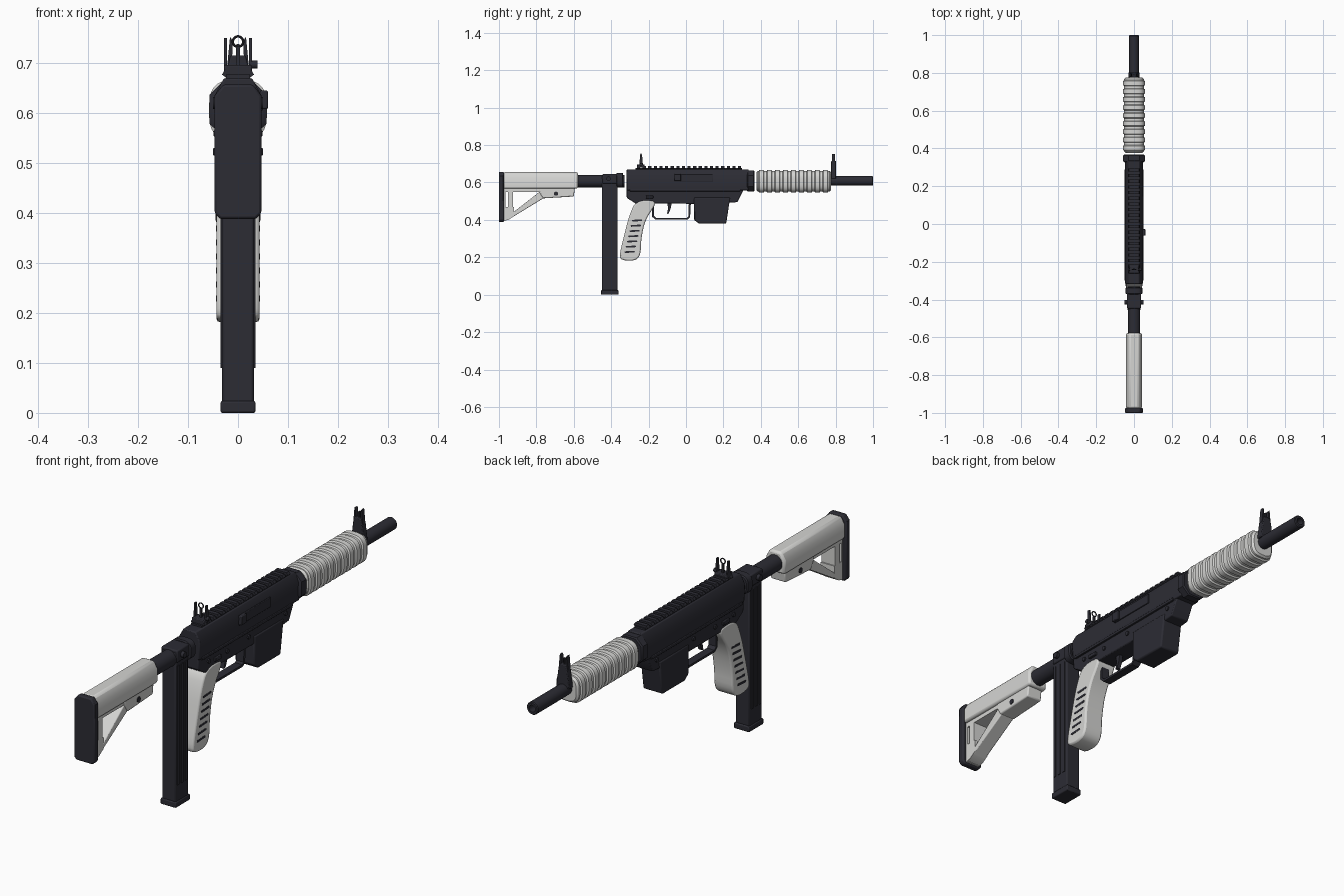
import bpy, bmesh, math

if "Cube" in bpy.data.objects:
    bpy.data.objects.remove(bpy.data.objects["Cube"])


def material(name, rgb):
    m = bpy.data.materials.new(name)
    m.diffuse_color = (*rgb, 1)
    m.use_nodes = True
    m.node_tree.nodes["Principled BSDF"].inputs["Base Color"].default_value = m.diffuse_color
    return m


DARK = material("charcoal metal", (0.025, 0.025, 0.034))
PALE = material("pale grey plastic", (0.66, 0.66, 0.645))


def finish(bm, name, mat, bevel=0.0, segments=2):
    bmesh.ops.recalc_face_normals(bm, faces=bm.faces)
    me = bpy.data.meshes.new(name)
    bm.to_mesh(me)
    bm.free()
    ob = bpy.data.objects.new(name, me)
    bpy.context.collection.objects.link(ob)
    me.materials.append(mat)
    if bevel:
        b = ob.modifiers.new("bevel", "BEVEL")
        b.width, b.segments = bevel, segments
        b.limit_method, b.angle_limit = "ANGLE", math.radians(40)
    bpy.ops.object.select_all(action="DESELECT")
    ob.select_set(True)
    bpy.context.view_layer.objects.active = ob
    bpy.ops.object.shade_smooth_by_angle(angle=math.radians(35))
    return ob


def soften(pts, times):
    # corner cutting for rounded outlines
    for _ in range(times):
        out = []
        for (a, b), (c, d) in zip(pts, pts[1:] + pts[:1]):
            out += [(a * .75 + c * .25, b * .75 + d * .25),
                    (a * .25 + c * .75, b * .25 + d * .75)]
        pts = out
    return pts


def plate(name, pts, lo, hi, mat, bevel=0.0, axis="x", smooth=0, segments=2):
    """Outline (y,z) extruded along x, or (x,z) extruded along y."""
    bm = bmesh.new()
    place = (lambda p, t: (t, p[0], p[1])) if axis == "x" else (lambda p, t: (p[0], t, p[1]))
    pts = soften(pts, smooth)
    a = [bm.verts.new(place(p, lo)) for p in pts]
    b = [bm.verts.new(place(p, hi)) for p in pts]
    bm.faces.new(a)
    bm.faces.new(b[::-1])
    for i in range(len(pts)):
        j = (i + 1) % len(pts)
        bm.faces.new((a[i], a[j], b[j], b[i]))
    return finish(bm, name, mat, bevel, segments)


def box(name, x, y, z, mat=DARK, bevel=0.0, segments=2):
    return plate(name, [(y[0], z[0]), (y[1], z[0]), (y[1], z[1]), (y[0], z[1])],
                 x[0], x[1], mat, bevel, segments=segments)


def loft(name, rings, cz, mat, n=24, power=2.0, closed=False):
    """Rounded cross-sections (y, half width, half height) joined along y."""
    bm = bmesh.new()
    loops = []
    for y, rx, rz in rings:
        loop = []
        for i in range(n):
            t = 2 * math.pi * (i + .5) / n
            c, s = math.cos(t), math.sin(t)
            loop.append(bm.verts.new((rx * math.copysign(abs(c) ** (2 / power), c), y,
                                      cz + rz * math.copysign(abs(s) ** (2 / power), s))))
        loops.append(loop)
    for p, q in zip(loops, loops[1:]):
        for i in range(n):
            bm.faces.new((p[i], p[(i + 1) % n], q[(i + 1) % n], q[i]))
    bm.faces.new(loops[0])
    bm.faces.new(loops[-1])
    return finish(bm, name, mat)


def pin(name, x, y, z, r, depth):
    # short round stud facing sideways
    pts = [(y + r * math.cos(k * math.pi / 6), z + r * math.sin(k * math.pi / 6)) for k in range(12)]
    return plate(name, pts, x - depth / 2, x + depth / 2, DARK)


# Stock: butt pad, rounded upper body, open triangular frame
plate("butt_pad", [(-.047, .40), (-.036, .388), (.036, .388), (.047, .40), (.047, .635),
                   (.03, .657), (-.03, .657), (-.047, .635)], -1, -.974, DARK, .005, "y")
plate("stock_body", [(-.043, .567), (.043, .567), (.043, .625), (.026, .655),
                     (-.026, .655), (-.043, .625)], -.976, -.578, PALE, .009, "y")
W = .031
box("stock_rear_bar", (-W, W), (-.976, -.966), (.395, .58), PALE)
box("stock_slot_bar", (-W, W), (-.952, -.925), (.42, .58), PALE)
plate("stock_slot_foot", [(-.976, .395), (-.95, .40), (-.92, .42), (-.92, .47), (-.976, .47)], -W, W, PALE)
box("stock_slot_top", (-W, W), (-.976, -.925), (.548, .58), PALE)
plate("stock_diagonal", [(-.955, .398), (-.755, .52), (-.77, .56), (-.935, .432)], -W, W, PALE, .004)
plate("stock_front_block", [(-.785, .548), (-.765, .515), (-.60, .525), (-.593, .58), (-.785, .58)],
      -W - .003, W + .003, PALE, .005)
box("stock_underside", (-W, W), (-.93, -.77), (.55, .58), PALE)
for s in (-1, 1):
    pin("stock_pin", s * .034, -.695, .54, .011, .006)

# Buffer tube with rear ring
loft("buffer_tube", [(-.60, .033, .033), (-.33, .033, .033)], .607, DARK, 28)
loft("tube_ring", [(-.372, .038, .036), (-.368, .045, .04), (-.34, .045, .04), (-.336, .04, .036)],
     .612, DARK, 28, 3)

# Long magazine with raised ribs, base and top clamp
box("magazine", (-.032, .032), (-.45, -.366), (.02, .635), DARK, .005)
box("magazine_base", (-.035, .035), (-.455, -.36), (0, .024), DARK, .004)
box("magazine_clamp", (-.037, .037), (-.447, -.366), (.595, .645), DARK, .005)
for s in (-1, 1):
    for y in (-.436, -.410, -.384):
        box("magazine_rib", (s * .033 - .002, s * .033 + .002), (y - .006, y + .006), (.09, .58))
    pin("clamp_pin", s * .042, -.415, .62, .012, .016)

# Receiver
plate("upper_receiver", [(-.045, .558), (.045, .558), (.047, .635), (.028, .670),
                         (-.028, .670), (-.047, .635)], -.317, .335, DARK, .004, "y")
plate("lower_receiver", [(-.317, .565), (-.317, .518), (-.27, .488), (.043, .486), (.235, .492),
                         (.275, .495), (.305, .555), (.305, .565)], -.041, .041, DARK, .004)
plate("front_well", [(.043, .52), (.043, .40), (.07, .38), (.215, .38), (.236, .52)],
      -.045, .045, DARK, .006)
box("seam_strip", (-.049, .049), (-.30, .29), (.553, .565), DARK, .002)
loft("front_collar", [(.325, .05, .054), (.332, .061, .060), (.362, .061, .060), (.367, .055, .056)],
     .608, DARK, 8, 2.6)

# Receiver details on both sides
box("ejection_cover", (.044, .050), (-.06, .145), (.605, .645), DARK, .002)
box("charging_knob", (.044, .060), (-.062, -.027), (.608, .645), DARK, .003)
for s in (-1, 1):
    for y, z in ((-.25, .53), (-.13, .525), (.01, .53), (.25, .535)):
        pin("receiver_pin", s * .042, y, z, .009, .008)
    box("selector_lever", (s * .044 - .006, s * .044 + .006), (-.215, -.175), (.515, .53), DARK, .002)

# Top rail with teeth
box("rail_base", (-.024, .024), (-.27, .30), (.664, .677), DARK)
for i in range(19):
    y = -.262 + i * .030
    plate("rail_tooth", [(-.024, .671), (-.032, .677), (-.026, .687), (.026, .687), (.032, .677), (.024, .671)],
          y, y + .017, DARK, axis="y")

# Rear sight: base, two wings and aperture ring
box("rear_sight_base", (-.028, .028), (-.262, -.222), (.68, .696), DARK, .003)
for s in (-1, 1):
    plate("rear_sight_wing", [(-.25, .69), (-.23, .69), (-.235, .75), (-.245, .75)],
          s * .025 - .003, s * .025 + .003, DARK)
pin("rear_sight_knob", .033, -.24, .697, .008, .012)
box("rear_sight_stem", (-.004, .004), (-.244, -.236), (.69, .732))
bpy.ops.mesh.primitive_torus_add(location=(0, -.24, .743), rotation=(math.pi / 2, 0, 0), major_radius=.0105,
                                 minor_radius=.0025, major_segments=20, minor_segments=8)
ring = bpy.context.object
ring.name = "rear_sight_ring"
ring.data.materials.append(DARK)

# Curved pistol grip with dark slots
plate("pistol_grip", [(-.265, .505), (-.302, .43), (-.330, .32), (-.358, .205), (-.342, .184), (-.275, .18),
                      (-.242, .21), (-.240, .30), (-.218, .40), (-.165, .478), (-.165, .505)],
      -.043, .043, PALE, .011, smooth=2)
for s in (-1, 1):
    for i in range(7):
        y, z = -.262 - .0065 * i, .395 - .028 * i
        plate("grip_slot", [(y - .028, z + .001), (y - .024, z - .004), (y + .026, z - .001), (y + .028, z + .004),
                            (y + .024, z + .008), (y - .026, z + .005)], s * .043 - .001, s * .043 + .001, DARK)

# Trigger and guard
plate("trigger", [(-.10, .495), (-.075, .495), (-.082, .46), (-.092, .435), (-.102, .432), (-.096, .46)],
      -.008, .008, DARK)
plate("trigger_guard", [(-.182, .49), (-.182, .418), (-.165, .402), (.008, .402), (.022, .415), (.026, .49),
                        (.015, .49), (.012, .418), (.004, .411), (-.16, .411), (-.172, .422), (-.172, .49)],
      -.017, .017, DARK)

# Ribbed handguard
rings = [(.376, .045, .048), (.383, .052, .055)]
for i in range(9):
    y = .388 + i * .0428
    rings += [(y, .052, .055), (y + .004, .058, .061), (y + .026, .058, .061), (y + .030, .052, .055)]
rings += [(.768, .052, .055), (.776, .044, .048)]
loft("handguard", rings, .606, PALE, 32, 3)

# Barrel with open muzzle
loft("barrel", [(.77, .024, .024), (.80, .026, .026), (.996, .026, .026), (1, .023, .023),
                (1, .014, .014), (.96, .014, .014)], .609, DARK, 28)

# Front sight: tapered block, protective ears and post
plate("front_sight_block", [(-.03, .62), (.03, .62), (.021, .69), (.015, .715), (-.015, .715), (-.021, .69)],
      .776, .802, DARK, .003, "y")
for s in (-1, 1):
    plate("front_sight_ear", [(s * .022, .69), (s * .012, .69), (s * .011, .745), (s * .016, .753)],
          .78, .797, DARK, axis="y")
box("front_sight_post", (-.003, .003), (.785, .793), (.70, .738))
